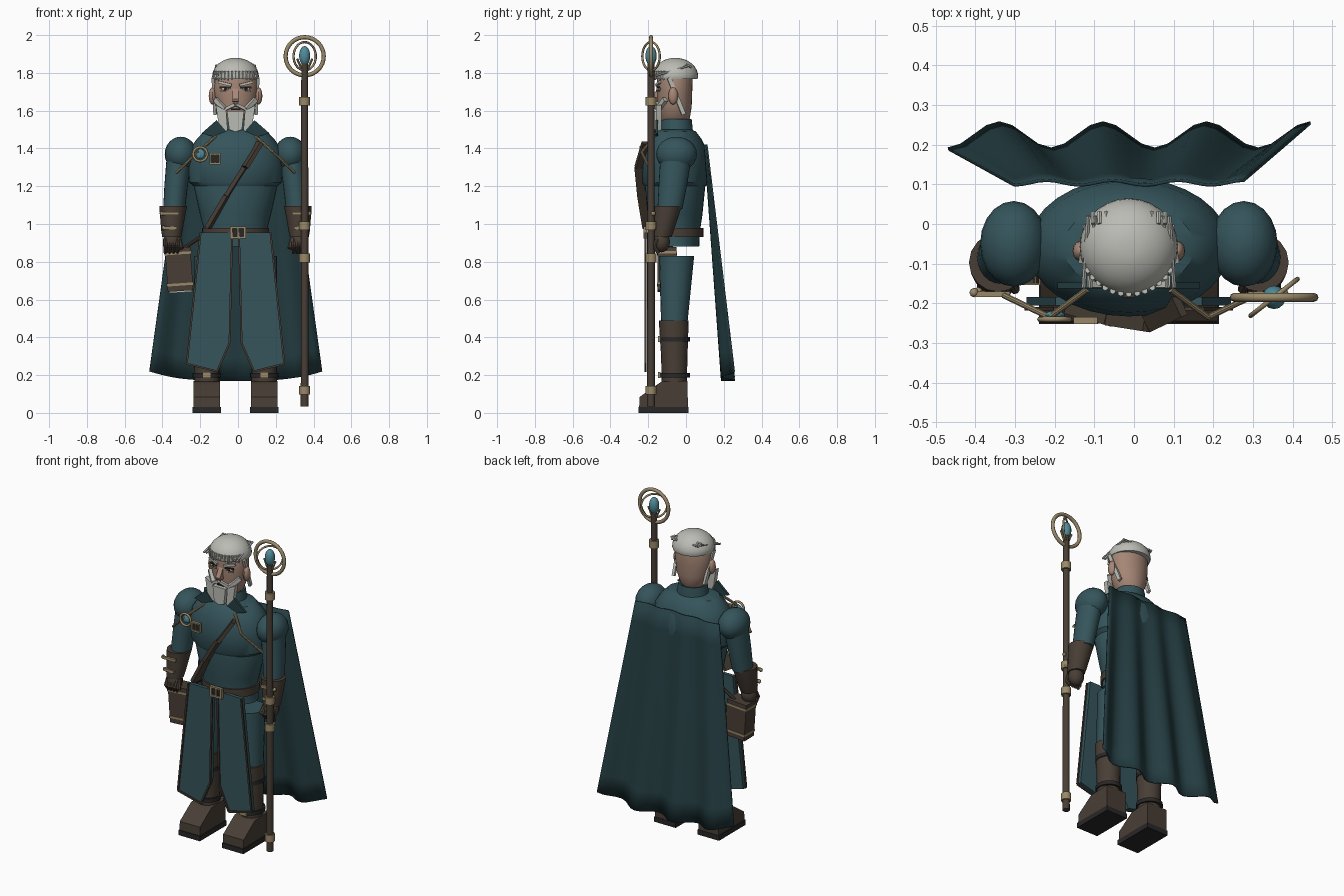
import bpy, bmesh, math, random
from mathutils import Vector, Matrix

if "Cube" in bpy.data.objects:
    bpy.data.objects.remove(bpy.data.objects["Cube"])

random.seed(4)
CX = -0.013  # body axis


def mat(name, r, g, b):
    m = bpy.data.materials.new(name)
    m.diffuse_color = (r, g, b, 1)
    m.use_nodes = True
    m.node_tree.nodes["Principled BSDF"].inputs["Base Color"].default_value = m.diffuse_color
    return m


CLOTH = mat("teal_cloth", 0.035, 0.09, 0.105)
CAPE = mat("cape_cloth", 0.018, 0.048, 0.055)
LEATHER = mat("leather", 0.065, 0.048, 0.036)
DARK = mat("dark_leather", 0.022, 0.02, 0.02)
HAIR = mat("grey_hair", 0.5, 0.5, 0.46)
SKIN = mat("skin", 0.38, 0.24, 0.18)
BRASS = mat("brass", 0.32, 0.25, 0.14)
GEM = mat("gem", 0.08, 0.26, 0.32)


def finish(name, bm, m):
    bmesh.ops.recalc_face_normals(bm, faces=bm.faces)
    me = bpy.data.meshes.new(name)
    bm.to_mesh(me)
    bm.free()
    me.shade_smooth()
    me.set_sharp_from_angle(angle=math.radians(35))
    me.materials.append(m)
    o = bpy.data.objects.new(name, me)
    bpy.context.collection.objects.link(o)
    return o


def loft(name, rings, m, n=24):
    """Stack of ellipses (x, y, z, rx, ry), capped."""
    bm = bmesh.new()
    loops = [[bm.verts.new((x + rx * math.cos(2 * math.pi * i / n), y + ry * math.sin(2 * math.pi * i / n), z))
              for i in range(n)] for x, y, z, rx, ry in rings]
    for a, b in zip(loops, loops[1:]):
        for i in range(n):
            bm.faces.new((a[i], a[(i + 1) % n], b[(i + 1) % n], b[i]))
    bm.faces.new(loops[0])
    bm.faces.new(loops[-1])
    return finish(name, bm, m)


def box(name, c, size, m, rot=Matrix()):
    bm = bmesh.new()
    bmesh.ops.create_cube(bm, size=1, matrix=Matrix.Translation(c) @ rot.to_4x4() @ Matrix.Diagonal((*size, 1)))
    return finish(name, bm, m)


def bar(name, a, b, w, d, m):
    """Box strip from a to b, wide in the front plane, d deep."""
    a, b = Vector(a), Vector(b)
    return box(name, (a + b) / 2, (w, d, (b - a).length), m, (b - a).to_track_quat('Z', 'Y').to_matrix())


def rod(name, a, b, r, m, n=10, r2=None):
    a, b = Vector(a), Vector(b)
    bm = bmesh.new()
    t = Matrix.Translation((a + b) / 2) @ (b - a).to_track_quat('Z', 'Y').to_matrix().to_4x4()
    bmesh.ops.create_cone(bm, cap_ends=True, segments=n, radius1=r, radius2=r2 or r, depth=(b - a).length, matrix=t)
    return finish(name, bm, m)


def ball(name, c, r, m, n=20):
    bm = bmesh.new()
    bmesh.ops.create_uvsphere(bm, u_segments=n, v_segments=n // 2 + 2, radius=1,
                              matrix=Matrix.Translation(c) @ Matrix.Diagonal((*r, 1)))
    return finish(name, bm, m)


def prism(name, pts, d, m, axis='xz', at=0):
    """Outline extruded by d about 'at' along the remaining axis."""
    bm = bmesh.new()
    put = (lambda u, v, w: (u, w, v)) if axis == 'xz' else (lambda u, v, w: (w, u, v))
    A, B = ([bm.verts.new(put(u, v, at + k * d / 2)) for u, v in pts] for k in (-1, 1))
    bm.faces.new(A)
    bm.faces.new(B)
    for i in range(len(pts)):
        j = (i + 1) % len(pts)
        bm.faces.new((A[i], A[j], B[j], B[i]))
    return finish(name, bm, m)


def ring(name, c, R, r, yaw=0):
    bpy.ops.mesh.primitive_torus_add(major_radius=R, minor_radius=r, major_segments=32, minor_segments=8,
                                     location=c, rotation=(math.pi / 2, 0, yaw))
    o = bpy.context.object
    o.name = name
    o.data.shade_smooth()
    o.data.materials.append(BRASS)


def buckle(name, c, w, h):
    x, y, z = c
    box(name + "_plate", (x, y + 0.004, z), (w * 0.7, 0.008, h * 0.7), DARK)
    for s in (-1, 1):
        box(name + "_side", (x + s * w * 0.42, y, z), (w * 0.16, 0.018, h), BRASS)
        box(name + "_rail", (x, y, z + s * h * 0.42), (w, 0.018, h * 0.16), BRASS)
    box(name + "_pin", (x, y, z), (w * 0.1, 0.016, h * 0.8), BRASS)


# torso, chest mantle, collar, belt
def body(name, prof, m, cy=-0.058, n=32):
    loft(name, [(CX, cy, z, rx, ry) for z, rx, ry in prof], m, n)


body("torso", [(0.88, 0.178, 0.128), (0.96, 0.165, 0.132), (1.05, 0.188, 0.145), (1.2, 0.222, 0.16), (1.3, 0.2, 0.15)], CLOTH)
body("chest_mantle", [(1.2, 0.222, 0.163), (1.22, 0.245, 0.174), (1.32, 0.255, 0.175), (1.4, 0.24, 0.165),
                      (1.45, 0.205, 0.14), (1.49, 0.165, 0.11), (1.5, 0.11, 0.085)], CLOTH)
body("collar", [(1.46, 0.1, 0.09), (1.555, 0.085, 0.08), (1.55, 0.07, 0.065), (1.5, 0.065, 0.06)], CLOTH, -0.05)
body("belt", [(0.93, 0.178, 0.148), (0.98, 0.178, 0.148)], LEATHER, -0.055)
buckle("belt_buckle", (CX + 0.013, -0.215, 0.955), 0.085, 0.065)

# shoulder strap across the chest
path = [(-0.16, -0.2, 0.98), (-0.06, -0.228, 1.15), (0.035, -0.243, 1.3), (0.115, -0.205, 1.43)]
for a, b in zip(path, path[1:]):
    bar("shoulder_strap", a, b, 0.058, 0.022, LEATHER)
ring("brooch", (-0.2, -0.24, 1.37), 0.037, 0.007)
ball("brooch_stone", (-0.2, -0.23, 1.37), (0.026, 0.012, 0.026), GEM, 12)
buckle("chest_buckle", (-0.122, -0.243, 1.345), 0.06, 0.06)

for s in (-1, 1):
    X = lambda d: CX + s * d
    # collar flap and mantle cords
    prism("collar_flap", [(X(0.1), 1.55), (X(0.015), 1.45), (X(0.07), 1.45), (X(0.18), 1.48)], 0.015, CAPE, at=-0.155)
    cord = [(X(0.105), -0.165, 1.465), (X(0.2), -0.235, 1.38), (X(0.315), -0.18, 1.27)]
    for a, b in zip(cord, cord[1:]):
        rod("mantle_cord", a, b, 0.008, BRASS)
    # arm
    ball("shoulder_cap", (X(0.29), -0.05, 1.37), (0.085, 0.108, 0.092), CLOTH)
    loft("sleeve", [(X(0.325), -0.085, 1.08, 0.058, 0.066), (X(0.315), -0.07, 1.2, 0.062, 0.075),
                    (X(0.3), -0.055, 1.34, 0.066, 0.082)], CLOTH)
    loft("bracer", [(X(0.338), -0.128, 0.93, 0.05, 0.05), (X(0.337), -0.122, 0.96, 0.056, 0.056),
                    (X(0.332), -0.1, 1.07, 0.07, 0.07), (X(0.33), -0.097, 1.095, 0.073, 0.074)], LEATHER, 16)
    for z, y, w in ((1.055, -0.177, 0.09), (0.98, -0.175, 0.07)):
        box("bracer_clasp", (X(0.345), y, z), (w, 0.014, 0.016), BRASS)
        ball("bracer_stud", (X(0.345 + w / 2), y + 0.004, z), (0.012, 0.012, 0.012), BRASS, 8)
    # gloved hand
    ball("glove", (X(0.338), -0.13, 0.905), (0.048, 0.045, 0.055), LEATHER, 14)
    for i in range(4):
        x = X(0.308 + 0.021 * i)
        rod("finger", (x, -0.15, 0.92), (x, -0.172, 0.88), 0.012, LEATHER, 8)
        rod("fingertip", (x, -0.172, 0.885), (x, -0.145, 0.845), 0.012, LEATHER, 8, 0.009)
    rod("thumb", (X(0.3), -0.14, 0.925), (X(0.287), -0.165, 0.87), 0.013, LEATHER, 8)
    # leg and boot
    L = X(0.152)
    loft("trouser_leg", [(L, -0.062, 0.48, 0.068, 0.07), (X(0.13), -0.05, 0.83, 0.09, 0.093)], CLOTH, 20)
    loft("boot_shaft", [(L, -0.062, 0.14, 0.066, 0.066), (L, -0.062, 0.3, 0.068, 0.07), (L, -0.065, 0.49, 0.076, 0.079)], LEATHER, 20)
    for z in (0.39, 0.2):
        loft("boot_strap", [(L, -0.06, z - 0.012, 0.076, 0.08), (L, -0.06, z + 0.012, 0.076, 0.08)], DARK, 20)
        box("boot_clasp", (L, -0.142, z), (0.045, 0.015, 0.032), BRASS)
    prism("boot_foot", [(0.01, 0.03), (0.008, 0.17), (-0.13, 0.165), (-0.16, 0.145), (-0.245, 0.085), (-0.248, 0.03)],
          0.142, LEATHER, 'yz', L)
    box("boot_sole", (L, -0.12, 0.016), (0.15, 0.265, 0.032), DARK)
    # front skirt panel with trim
    out = [(X(0.185), 0.955), (X(0.018), 0.955), (X(0.032), 0.37), (X(0.098), 0.22), (X(0.258), 0.26)]
    prism("skirt_panel", out, 0.022, CLOTH, at=-0.195)
    rim = out[1:] + out[:1]
    for a, b in zip(rim, rim[1:]):
        bar("skirt_trim", (a[0], -0.214, a[1]), (b[0], -0.214, b[1]), 0.009, 0.01, LEATHER)
    # face
    ball("ear", (X(0.122), -0.068, 1.678), (0.02, 0.026, 0.046), SKIN, 12)
    ball("eye", (X(0.055), -0.142, 1.715), (0.024, 0.012, 0.01), HAIR, 10)
    ball("pupil", (X(0.055), -0.152, 1.715), (0.008, 0.005, 0.008), DARK, 8)
    bar("upper_lid", (X(0.028), -0.154, 1.723), (X(0.084), -0.142, 1.723), 0.007, 0.01, DARK)
    bar("lower_lid", (X(0.032), -0.153, 1.704), (X(0.08), -0.142, 1.704), 0.005, 0.01, SKIN)
    bar("eyebrow", (X(0.022), -0.157, 1.735), (X(0.09), -0.138, 1.752), 0.012, 0.014, HAIR)
    bar("moustache", (X(0.004), -0.166, 1.632), (X(0.06), -0.148, 1.605), 0.018, 0.016, HAIR)
    bar("cheek_beard", (X(0.105), -0.11, 1.66), (X(0.055), -0.15, 1.605), 0.024, 0.024, HAIR)
    prism("side_beard", [(X(0.105), 1.63), (X(0.05), 1.6), (X(0.042), 1.5), (X(0.065), 1.475), (X(0.09), 1.53)], 0.03, HAIR, at=-0.145)
    bar("side_lock", (X(0.118), -0.09, 1.775), (X(0.108), -0.012, 1.58), 0.016, 0.022, HAIR)

# head
body("neck", [(1.45, 0.06, 0.06), (1.58, 0.06, 0.06)], SKIN, -0.055, 16)
body("head", [(1.53, 0.05, 0.06), (1.56, 0.08, 0.08), (1.62, 0.104, 0.09), (1.7, 0.115, 0.093), (1.78, 0.117, 0.095),
              (1.83, 0.095, 0.08), (1.86, 0.05, 0.05)], SKIN, -0.06)
prism("nose", [(-0.145, 1.73), (-0.185, 1.662), (-0.18, 1.648), (-0.145, 1.645)], 0.03, SKIN, 'yz', CX)
box("mouth", (CX, -0.153, 1.607), (0.05, 0.01, 0.008), DARK)
prism("chin_beard", [(CX - 0.045, 1.598), (CX + 0.045, 1.598), (CX + 0.034, 1.5), (CX, 1.488), (CX - 0.034, 1.5)], 0.034, HAIR, at=-0.155)
prism("throat_point", [(CX - 0.02, 1.5), (CX + 0.02, 1.5), (CX, 1.455)], 0.02, SKIN, at=-0.15)

# hair cap with cropped strands
body("hair_cap", [(1.768, 0.12, 0.118)] + [(1.78 + 0.1 * math.sin(t), 0.124 * math.cos(t), 0.122 * math.cos(t))
                                          for t in (i * math.pi / 16 for i in range(8))], HAIR, -0.057, 28)
for i in range(13):
    a = math.radians(-150 + 10 * i)
    x, y = CX + 0.119 * math.cos(a), -0.057 + 0.119 * math.sin(a)
    rod("fringe_strand", (x, y, 1.81), (x, y - 0.003, 1.76 + random.uniform(0, 0.012)), 0.008, HAIR, 6, 0.004)
for i in range(12):
    x = CX - 0.09 + 0.0165 * i
    rod("crown_strand", (x, 0.03, 1.83), (x, 0.0, 1.845), 0.006, HAIR, 6)
for s in (-1, 1):
    for d in (0.085, 0.102):
        rod("temple_strand", (CX + s * d, 0.02, 1.84), (CX + s * (d + 0.012), -0.16, 1.785), 0.006, HAIR, 6)

# pleated cape
bm = bmesh.new()
NU, NV = 28, 10
grid = []
for j in range(NV + 1):
    v = j / NV
    row = []
    for i in range(NU + 1):
        u = i / NU
        wave = -math.cos(7 * math.pi * u)
        half = 0.29 + 0.167 * v
        z = 1.42 + (0.17 + 0.05 * abs(2 * u - 1) ** 3 - 1.42) * v
        row.append(bm.verts.new((CX + half * (2 * u - 1), 0.108 + 0.118 * v + (0.006 + 0.027 * v) * wave, z)))
    grid.append(row)
for a, b in zip(grid, grid[1:]):
    for i in range(NU):
        bm.faces.new((a[i], a[i + 1], b[i + 1], b[i]))
cape = finish("cape", bm, CAPE)
cape.modifiers.new("thickness", 'SOLIDIFY').thickness = 0.008

# book hanging at the hip
tilt = Matrix.Rotation(math.radians(-4), 3, 'Y')
box("book_cover", (-0.312, -0.1, 0.76), (0.135, 0.1, 0.23), LEATHER, tilt)
box("book_pages", (-0.312, -0.1, 0.755), (0.12, 0.075, 0.236), HAIR, tilt)
for z in (0.68, 0.845):
    box("book_band", (-0.312 + (0.76 - z) * 0.07, -0.1, z), (0.142, 0.107, 0.013), BRASS, tilt)
rod("book_hanger", (-0.29, -0.08, 0.87), (-0.17, -0.07, 0.95), 0.01, LEATHER)

# staff
SX, SY = 0.353, -0.185
rod("staff_shaft", (SX, SY, 0.035), (SX, SY, 1.85), 0.021, LEATHER, 12, 0.018)
for z in (0.12, 0.82, 0.99, 1.65):
    rod("staff_collar", (SX, SY, z - 0.023), (SX, SY, z + 0.023), 0.029, BRASS, 12)
ring("staff_outer_ring", (SX, SY, 1.888), 0.101, 0.011)
ring("staff_inner_ring", (SX, SY, 1.888), 0.075, 0.006, math.radians(38))
ball("staff_gem", (SX, SY, 1.89), (0.03, 0.03, 0.052), GEM, 14)
for s in (-1, 1):
    rod("staff_prong", (SX + s * 0.016, SY, 1.82), (SX + s * 0.04, SY, 1.875), 0.006, BRASS, 8)
